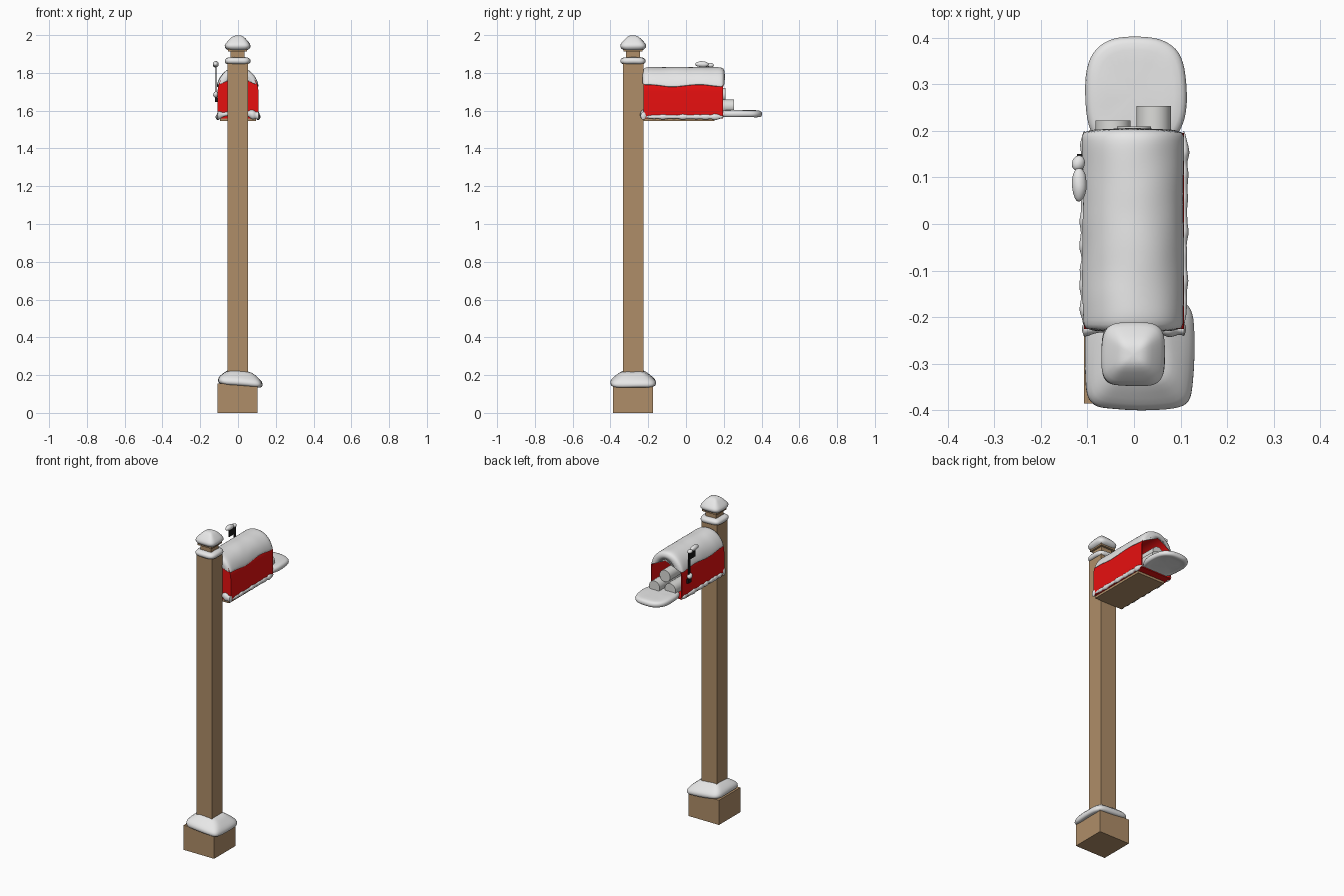
import bpy
import bmesh
import math
from mathutils import Vector, noise

default = bpy.data.objects.get("Cube")
if default:
    bpy.data.objects.remove(default, do_unlink=True)


def make_material(name, colour):
    mat = bpy.data.materials.new(name)
    mat.use_nodes = True
    mat.diffuse_color = (*colour, 1)
    mat.node_tree.nodes["Principled BSDF"].inputs["Base Color"].default_value = (*colour, 1)
    return mat


WOOD = make_material("wood", (0.43, 0.27, 0.14))
RED = make_material("red paint", (0.8, 0.005, 0.005))
SNOW = make_material("snow", (0.8, 0.8, 0.8))
PAPER = make_material("paper", (0.72, 0.72, 0.7))
BLACK = make_material("black metal", (0.01, 0.01, 0.01))


def finish(bm, name, mat, smooth=False):
    bmesh.ops.recalc_face_normals(bm, faces=bm.faces[:])
    mesh = bpy.data.meshes.new(name)
    bm.to_mesh(mesh)
    bm.free()
    mesh.materials.append(mat)
    obj = bpy.data.objects.new(name, mesh)
    bpy.context.collection.objects.link(obj)
    if smooth:
        for poly in mesh.polygons:
            poly.use_smooth = True
    return obj


def box(name, mat, low, high):
    bm = bmesh.new()
    bmesh.ops.create_cube(bm, size=1)
    low, high = Vector(low), Vector(high)
    for v in bm.verts:
        v.co = (low + high) / 2 + v.co * (high - low)
    return finish(bm, name, mat)


def loft(name, mat, rings, smooth=True, bumps=0.0):
    """Skin a list of closed rings, cap both ends and optionally roughen the surface."""
    bm = bmesh.new()
    rows = [[bm.verts.new(p) for p in ring] for ring in rings]
    count = len(rows[0])
    for a, b in zip(rows, rows[1:]):
        for i in range(count):
            j = (i + 1) % count
            bm.faces.new((a[i], a[j], b[j], b[i]))
    bm.faces.new(rows[0])
    bm.faces.new(rows[-1])
    for v in bm.verts:
        v.co += noise.noise_vector(v.co * 14) * bumps
    obj = finish(bm, name, mat, smooth)
    if smooth:
        obj.modifiers.new("soften", "SUBSURF").levels = 1
        obj.modifiers["soften"].render_levels = 1
    return obj


def rounded_ring(cx, cy, z, hx, hy, power=0.5, count=28):
    ring = []
    for i in range(count):
        a = math.tau * i / count
        c, s = math.cos(a), math.sin(a)
        ring.append(Vector((cx + hx * math.copysign(abs(c) ** power, c),
                            cy + hy * math.copysign(abs(s) ** power, s), z)))
    return ring


def snow_mound(name, cx, cy, profile, stretch=1.0, power=0.5, lean=0.0, bumps=0.006):
    """Stack rounded rings from (height, half width) pairs."""
    rings = [rounded_ring(cx, cy, z, h, h * stretch, power) for z, h in profile]
    for ring in rings:
        for p in ring:
            p.z -= lean * (p.x - cx)
    return loft(name, SNOW, rings, bumps=bumps)


# Wooden post, footing and finial
PX, PY = -0.002, -0.28


def square_part(name, half, bottom, top):
    box(name, WOOD, (PX - half, PY - half, bottom), (PX + half, PY + half, top))


square_part("footing", 0.106, 0, 0.155)
square_part("post", 0.054, 0.15, 1.855)
square_part("finial_neck", 0.037, 1.85, 1.92)
square_part("finial_plate", 0.05, 1.912, 1.93)

# Snow lying on the post
snow_mound("footing_snow", 0.011, PY,
           [(0.145, 0.09), (0.142, 0.112), (0.155, 0.122), (0.175, 0.118),
            (0.195, 0.096), (0.214, 0.07), (0.225, 0.05)], power=0.42, lean=0.1)
snow_mound("collar_snow", PX, PY,
           [(1.846, 0.05), (1.848, 0.063), (1.861, 0.07), (1.877, 0.065), (1.884, 0.04)],
           bumps=0.003)
snow_mound("finial_snow", PX, PY,
           [(1.918, 0.035), (1.92, 0.055), (1.937, 0.07), (1.952, 0.068),
            (1.972, 0.049), (1.992, 0.031), (2.0, 0.014)], bumps=0.003)

# Mailbox: arched red shell, open at the back
WIDTH, FLOOR, SPRING = 0.108, 1.558, 1.702
FRONT, BACK = -0.226, 0.196
STEPS = 20


def arch(y, inset):
    r = WIDTH - inset
    ring = [Vector((r, y, FLOOR + inset))]
    for i in range(STEPS + 1):
        a = math.pi * i / STEPS
        ring.append(Vector((r * math.cos(a), y, SPRING + r * math.sin(a))))
    ring.append(Vector((-r, y, FLOOR + inset)))
    return ring


shell = loft("mailbox_shell", RED,
             [arch(FRONT, 0), arch(BACK, 0), arch(BACK, 0.006), arch(FRONT + 0.01, 0.006)],
             smooth=False)
bpy.context.view_layer.objects.active = shell
shell.select_set(True)
bpy.ops.object.shade_smooth_by_angle(angle=math.radians(35))
shell.select_set(False)
box("mounting_board", WOOD, (-0.096, FRONT, 1.544), (0.096, 0.15, 1.56))

# Roof snow: a crescent section swept along the mailbox
rings = []
LENGTH = 24
for k in range(LENGTH + 1):
    t = k / LENGTH
    y = -0.234 + 0.441 * t
    puff = min(1, 0.35 + 5 * min(t, 1 - t) ** 0.7)
    outer, inner = [], []
    for i in range(STEPS + 1):
        u = i / STEPS
        edge = math.radians(15 + 3 * math.sin(23 * y))
        a = edge + (math.pi - 2 * edge) * u
        thick = (0.005 + 0.016 * math.sin(a) ** 2) * puff
        direction = Vector((math.cos(a), 0, math.sin(a)))
        centre = Vector((-0.002, y, SPRING))
        outer.append(centre + direction * (WIDTH + thick))
        inner.append(centre + direction * (WIDTH - 0.003))
    rings.append(outer + inner[::-1])
loft("roof_snow", SNOW, rings, bumps=0.002)


# Lumpy snow along the bottom edges of the mailbox
def snow_strip(name, start, end, seed, size=0.013):
    start, end = Vector(start), Vector(end)
    along = (end - start).normalized()
    side = along.cross(Vector((0, 0, 1)))
    rings = []
    count = 44
    for k in range(count + 1):
        t = k / count
        p = start.lerp(end, t)
        r = size * (1 + 0.8 * noise.noise(p * 32 + Vector((seed, 0, 0))))
        r *= min(1, 0.2 + 12 * min(t, 1 - t))
        rings.append([p + (side * math.cos(a) * 0.7 + Vector((0, 0, math.sin(a)))) * r
                      for a in (math.tau * i / 10 for i in range(10))])
    loft(name, SNOW, rings)


for name, sign in (("left", 1), ("right", -1)):
    snow_strip(name + "_edge_snow", (sign * 0.107, -0.222, 1.567), (sign * 0.107, 0.2, 1.567), sign)
    snow_strip(name + "_front_snow", (sign * 0.112, -0.226, 1.572), (sign * 0.05, -0.226, 1.585),
               sign * 3, 0.02)
    snow_strip(name + "_opening_snow", (sign * 0.1, 0.196, 1.56), (sign * 0.1, 0.196, 1.73),
               sign * 5, 0.008)

# Lowered door buried in snow
door = [(1.572, 0.085), (1.566, 0.09), (1.565, 0.103), (1.575, 0.111),
        (1.592, 0.11), (1.602, 0.1), (1.604, 0.07)]
snow_mound("door_snow", 0.003, 0.28, door, stretch=1.12, power=0.72, bumps=0.004)


# Rolled papers sticking out of the opening
def rolled_paper(name, x, z, radius, end):
    rings = [[Vector((x + radius * math.cos(a), y, z + radius * math.sin(a)))
              for a in (math.tau * i / 24 for i in range(24))] for y in (-0.15, end)]
    roll = loft(name, PAPER, rings, smooth=False)
    bpy.context.view_layer.objects.active = roll
    roll.select_set(True)
    bpy.ops.object.shade_smooth_by_angle(angle=math.radians(35))
    roll.select_set(False)


rolled_paper("paper_roll_left", 0.042, 1.622, 0.037, 0.254)
rolled_paper("paper_roll_right", -0.045, 1.615, 0.038, 0.222)
rolled_paper("paper_roll_top", 0.0, 1.684, 0.037, 0.21)

# Raised flag on the right side with snow on it
box("flag_arm", BLACK, (-0.119, 0.127, 1.65), (-0.113, 0.141, 1.835))
box("flag_plate", BLACK, (-0.12, 0.075, 1.79), (-0.113, 0.141, 1.835))
box("flag_pivot", BLACK, (-0.122, 0.12, 1.645), (-0.105, 0.15, 1.67))


def snow_blob(name, centre, size):
    bm = bmesh.new()
    bmesh.ops.create_icosphere(bm, subdivisions=3, radius=1)
    for v in bm.verts:
        v.co = Vector(centre) + v.co * Vector(size)
        v.co += noise.noise_vector(v.co * 30) * 0.003
    finish(bm, name, SNOW, True)


snow_blob("flag_top_snow", (-0.118, 0.085, 1.846), (0.016, 0.036, 0.015))
snow_blob("flag_tip_snow", (-0.118, 0.13, 1.84), (0.014, 0.016, 0.012))
snow_blob("flag_pivot_snow", (-0.118, 0.13, 1.685), (0.014, 0.018, 0.018))
